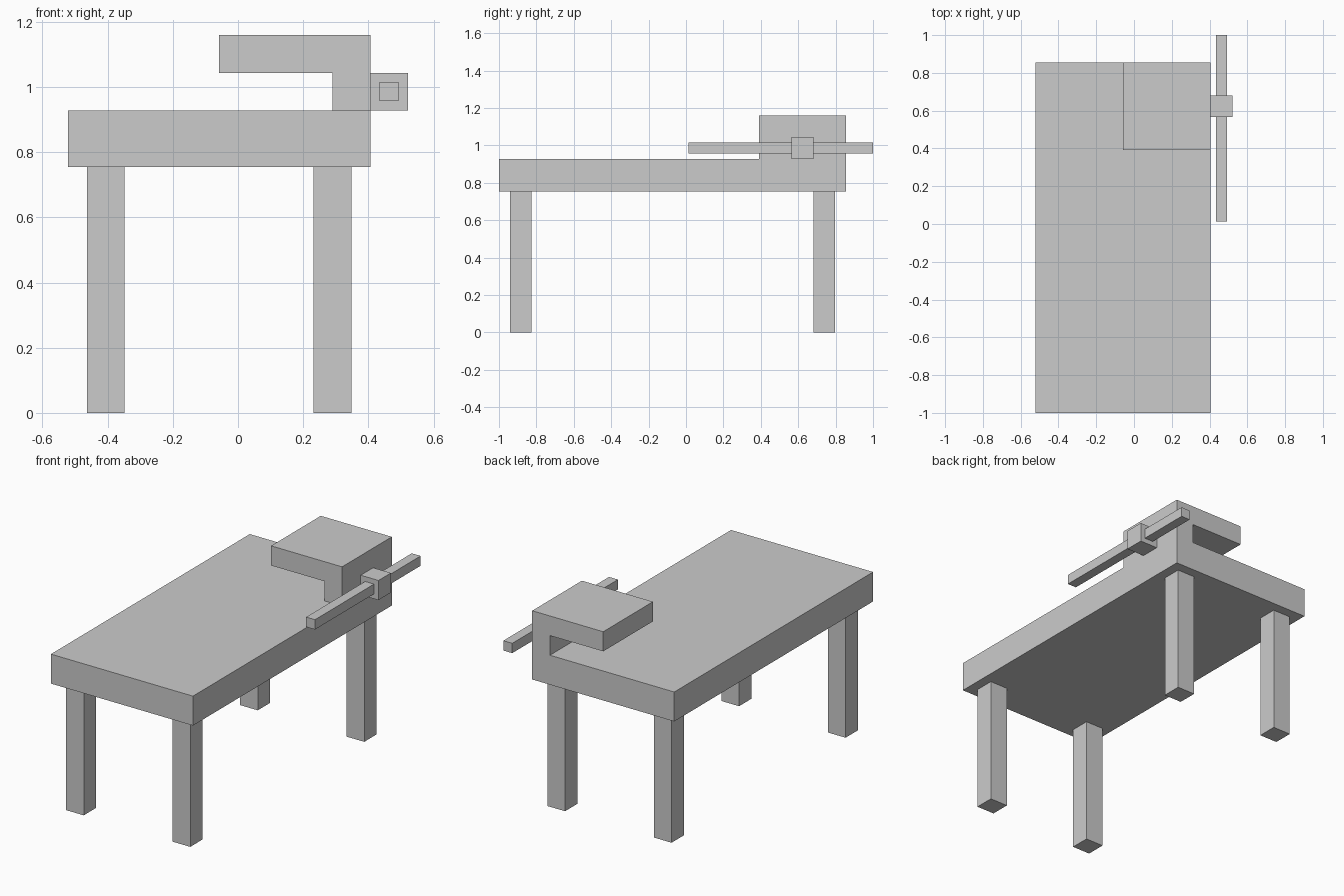
import bpy
import bmesh

if "Cube" in bpy.data.objects:
    bpy.data.objects.remove(bpy.data.objects["Cube"])

U = 2 / 17.25                      # module: the whole model sits on a regular grid
OX, OY = -4.5 * U, -1.0            # left and front edge of the bench


def finish(name, bm):
    bmesh.ops.recalc_face_normals(bm, faces=bm.faces)
    mesh = bpy.data.meshes.new(name)
    bm.to_mesh(mesh)
    bm.free()
    obj = bpy.data.objects.new(name, mesh)
    bpy.context.collection.objects.link(obj)
    return obj


def prism(name, profile, y0, y1):
    """Extrude an (x, z) profile along y; all values in modules."""
    bm = bmesh.new()
    face = bm.faces.new([bm.verts.new((OX + x * U, OY + y0 * U, z * U)) for x, z in profile])
    new = bmesh.ops.extrude_face_region(bm, geom=[face])["geom"]
    verts = [v for v in new if isinstance(v, bmesh.types.BMVert)]
    bmesh.ops.translate(bm, verts=verts, vec=(0, (y1 - y0) * U, 0))
    return finish(name, bm)


def box(name, x0, x1, y0, y1, z0, z1):
    return prism(name, [(x0, z0), (x1, z0), (x1, z1), (x0, z1)], y0, y1)


# Bench top
box("bench_top", 0, 8, 0, 16, 6.5, 8)

# Four legs, inset half a module from the edges
for side, x in (("left", 0.5), ("right", 6.5)):
    for end, y in (("front", 0.5), ("back", 14.5)):
        box(f"{end}_{side}_leg", x, x + 1, y, y + 1, 0, 6.5)

# Vise jaw: upright post with an overhanging clamp plate
prism("vise_jaw", [(7, 8), (8, 8), (8, 10), (4, 10), (4, 9), (7, 9)], 12, 16)

# Vise screw block and the handle bar sliding through it
box("screw_block", 8, 9, 13.5, 14.5, 8, 9)
box("handle_bar", 8.25, 8.75, 8.75, 17.25, 8.25, 8.75)
